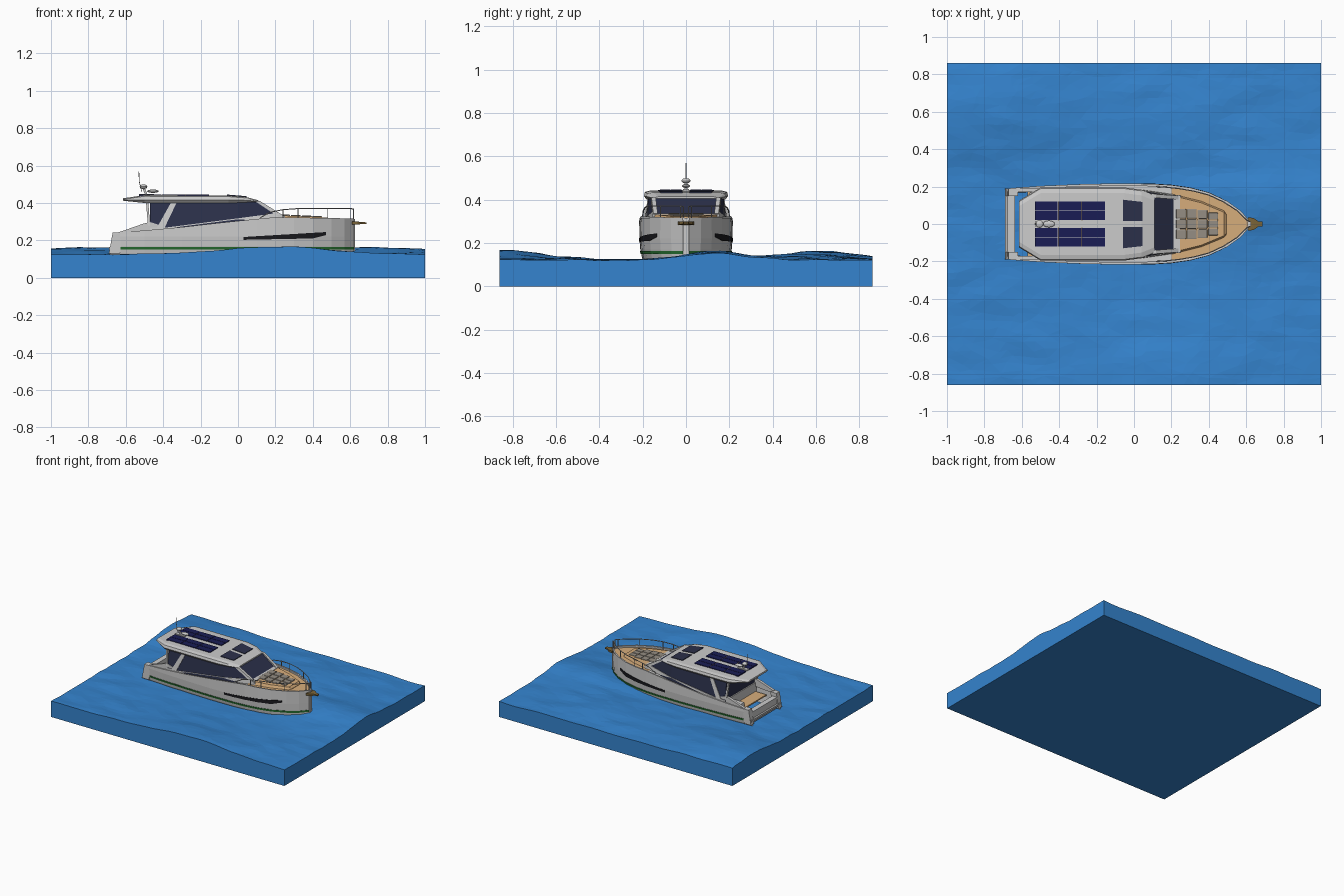
import bpy, bmesh, math, random
from mathutils import noise, Vector

if "Cube" in bpy.data.objects:
    bpy.data.objects.remove(bpy.data.objects["Cube"])
random.seed(4)

def mat(name, r, g, b):
    m = bpy.data.materials.new(name)
    m.diffuse_color = (r, g, b, 1)
    m.use_nodes = True
    m.node_tree.nodes["Principled BSDF"].inputs["Base Color"].default_value = m.diffuse_color
    return m

WATER = mat("water_blue", .035, .23, .62)
WHITE = mat("white", .75, .75, .74)
GLASS = mat("dark_glass", .025, .03, .07)
TEAK = mat("teak", .68, .42, .2)
GREEN = mat("green", .02, .16, .03)
BLACK = mat("black", .01, .01, .013)
PAD = mat("pad_grey", .3, .27, .23)
SOLAR = mat("solar_blue", .01, .012, .09)
BRASS = mat("bronze", .2, .13, .04)
STEEL = mat("steel", .45, .45, .45)

def finish(name, bm, m):
    bmesh.ops.recalc_face_normals(bm, faces=bm.faces)
    me = bpy.data.meshes.new(name)
    bm.to_mesh(me)
    bm.free()
    me.materials.append(m)
    ob = bpy.data.objects.new(name, me)
    bpy.context.collection.objects.link(ob)
    return ob

def loft(name, rings, m, closed=True, caps=True):
    bm = bmesh.new()
    vs = [[bm.verts.new(p) for p in r] for r in rings]
    n = len(rings[0])
    for a, b in zip(vs, vs[1:]):
        for i in range(n if closed else n - 1):
            j = (i + 1) % n
            bm.faces.new((a[i], a[j], b[j], b[i]))
    if caps:
        bm.faces.new(vs[0])
        bm.faces.new(vs[-1])
    return finish(name, bm, m)

def box(name, x0, x1, y0, y1, z0, z1, m, bevel=0):
    ob = loft(name, [[(x0, y0, z), (x1, y0, z), (x1, y1, z), (x0, y1, z)] for z in (z0, z1)], m)
    if bevel:
        b = ob.modifiers.new("bevel", "BEVEL")
        b.width = bevel
        b.segments = 2
    return ob

def plates(name, pts, yf, th, m):
    # side profile in x/z, following the side surface, on both sides
    for s, side in ((1, "left"), (-1, "right")):
        loft(f"{side}_{name}", [[(x, s * (yf(x, z) - d), z) for x, z in pts] for d in (0, th)], m)

def tube(name, pts, r, m):
    cu = bpy.data.curves.new(name, "CURVE")
    cu.dimensions = "3D"
    cu.bevel_depth = r
    cu.bevel_resolution = 1
    cu.use_fill_caps = True
    sp = cu.splines.new("POLY")
    sp.points.add(len(pts) - 1)
    for p, q in zip(sp.points, pts):
        p.co = (*q, 1)
    cu.materials.append(m)
    bpy.context.collection.objects.link(bpy.data.objects.new(name, cu))

def ball(name, loc, scale, m):
    bm = bmesh.new()
    bmesh.ops.create_uvsphere(bm, u_segments=14, v_segments=8, radius=1)
    for v in bm.verts:
        v.co = Vector(loc) + Vector(v.co[i] * scale[i] for i in range(3))
    finish(name, bm, m)

def lerp(tab, x):
    for (a, p), (b, q) in zip(tab, tab[1:]):
        if x <= b:
            return p + (q - p) * max(0, (x - a) / (b - a))
    return tab[-1][1]

# Water block with faceted swell
SWELL = [(.2, -.86, .45, .3, .045), (.75, .13, .5, .2, .04), (-.8, .62, .5, .25, .042), (.3, .55, .4, .25, .025)]
bm = bmesh.new()
bmesh.ops.create_grid(bm, x_segments=30, y_segments=46, size=1)
rim = [e for e in bm.edges if e.is_boundary]
for v in bm.verts:
    x, y = v.co.x, v.co.y * .86
    if not v.is_boundary:
        x += random.uniform(-.025, .025)
        y += random.uniform(-.012, .012)
    z = .121 + sum(h * math.exp(-((x - a) / c) ** 2 - ((y - b) / d) ** 2) for a, b, c, d, h in SWELL)
    v.co = (x, y, z + .008 * noise.noise((x * 5, y * 9, 1)))
ext = bmesh.ops.extrude_edge_only(bm, edges=rim)["geom"]
for v in ext:
    if isinstance(v, bmesh.types.BMVert):
        v.co.z = 0
bmesh.ops.holes_fill(bm, edges=[e for e in ext if isinstance(e, bmesh.types.BMEdge)], sides=0)
bmesh.ops.triangulate(bm, faces=[f for f in bm.faces if len(f.verts) == 4])
finish("water", bm, WATER)

# Hull shape: half beam by x, section by z, sheer height by x
BEAM = [(-.66, .187), (-.5, .199), (-.3, .208), (-.1, .213), (.1, .211), (.2, .205), (.3, .191),
        (.4, .165), (.5, .118), (.57, .068), (.62, .012)]
SECT = [(.1, .88), (.13, .95), (.17, .99), (.22, 1.01), (.34, 1)]
SHEER = [(-.66, .24), (-.4, .258), (-.2, .28), (0, .303), (.2, .322), (.62, .315)]
def hull_y(x, z):
    return lerp(BEAM, x) * lerp(SECT, z)
rings = []
for x, _ in BEAM:
    top = lerp(SHEER, x)
    half = [(x - (.4 * (top - z) - .02 if x < -.6 else 0), hull_y(x, z), z) for z in (top, .22, .17, .13, .1)]
    rings.append(half + [(a, -b, c) for a, b, c in reversed(half)])
hull = loft("hull", rings, WHITE, closed=False, caps=False)
so = hull.modifiers.new("thickness", "SOLIDIFY")
so.thickness = .01
box("stem_post", .608, .625, -.013, .013, .1, .315, WHITE)

# Strips lying on the hull sides
def hull_strip(name, xs, zt, zb, m):
    for s, side in ((1, "left"), (-1, "right")):
        loft(f"{side}_{name}", [[(x, s * (hull_y(x, z) + o), z) for z, o in
             ((zt(x), -.004), (zt(x), .003), (zb(x), .003), (zb(x), -.004))] for x in xs], m)
xs = [x for x, _ in BEAM]
hull_strip("waterline_stripe", xs, lambda x: .164, lambda x: .15, GREEN)
hull_strip("hull_window", [.03, .1, .2, .3, .4, .47], lambda x: .218 + .06 * (x - .03),
           lambda x: .203 + .02 * (x - .03) + (.016 if x > .45 else 0), BLACK)
hull_strip("rub_rail", xs, lambda x: lerp(SHEER, x) + .002, lambda x: lerp(SHEER, x) - .008, WHITE)

# Stern
box("transom", -.675, -.635, -.175, .175, .13, .215, WHITE)
box("swim_platform", -.69, -.655, -.185, .185, .15, .165, STEEL)
for s in (1, -1):
    loft("stern_corner", [[(a, s * .15, z), (b, s * .15, z), (b, s * .19, z), (a, s * .19, z)]
         for a, b, z in ((-.69, -.63, .13), (-.67, -.62, .243))], WHITE)
box("cockpit_floor", -.57, -.46, -.17, .17, .19, .2, TEAK)
box("cockpit_seat", -.56, -.47, .08, .17, .2, .235, WHITE, .006)

# Decks
def deck(name, xs, m):
    loft(name, [[(x, s * max(lerp(BEAM, x) - .006, .004), lerp(SHEER, x) - dz) for s, dz in
         ((-1, .012), (1, .012), (1, .02), (-1, .02))] for x in xs], m)
deck("side_deck", [-.47, -.3, -.1, .1, .2], WHITE)
deck("foredeck", [.2, .3, .4, .5, .57, .615], TEAK)
loft("raised_foredeck", [[(x, -w, .3), (x, w, .3), (x, w - .012, z), (x, -w + .012, z)]
     for x, w, z in ((.2, .165, .334), (.36, .125, .328), (.48, .075, .322), (.495, .06, .308))], TEAK)
for i in range(4):
    for j in range(3):
        x, w = .225 + i * .057, (.055, .055, .052, .042)[i]
        y, z = (j - 1) * w, .332 - .05 * (x - .225)
        box("sun_pad", x, x + .053, y - w / 2 + .002, y + w / 2 - .002, z - .01, z + .006, PAD, .004)

# Cabin: glass core with white sills and pillars
def side_y(x, z):
    return .19 - .12 * (z - .27) - .15 * max(0, x)
def out_y(x, z):
    return side_y(x, z) + .004
core = []
for z, front in ((.24, .355), (.405, .11)):
    half = [(x, side_y(x, z), z) for x in (-.47, 0, front)]
    core.append(half + [(a, -b, c) for a, b, c in reversed(half)])
loft("cabin_glass", core, GLASS)
plates("cabin_sill", [(-.47, .235), (0, .28), (.25, .3), (.25, .33), (.2, .345), (0, .318), (-.39, .268), (-.47, .268)],
       out_y, .014, WHITE)
plates("cockpit_coaming", [(-.63, .225), (-.4, .245), (-.4, .275), (-.47, .298), (-.51, .288), (-.63, .246)],
       lambda x, z: .19, .02, WHITE)
plates("aft_pillar", [(-.395, .262), (-.325, .408), (-.355, .408), (-.435, .265)], out_y, .016, WHITE)
plates("rear_post", [(-.47, .28), (-.48, .408), (-.492, .408), (-.482, .28)], out_y, .016, WHITE)
plates("front_pillar", [(.195, .34), (.09, .41), (.118, .41), (.25, .328)], out_y, .02, WHITE)
box("windshield_base", .205, .245, -.155, .155, .3, .336, WHITE)
box("rear_bulkhead_sill", -.478, -.46, -.18, .18, .19, .27, WHITE)

# Roof with chamfered edges
roof = []
for x, w, zb, zt in ((-.615, .125, .412, .425), (-.5, .195, .4, .442), (-.05, .195, .4, .44),
                     (.04, .183, .402, .433), (.11, .155, .404, .414)):
    half = [(x, w - .015, zb), (x, w, zb + .4 * (zt - zb)), (x, w - .006, zt - .006), (x, w - .03, zt)]
    roof.append(half + [(a, -b, c) for a, b, c in reversed(half)])
loft("roof", roof, WHITE)
for s in (1, -1):
    for i in range(3):
        for j in range(2):
            x, y = -.53 + i * .126, s * (.045 + j * .051)
            box("solar_cell", x, x + .122, y - .024, y + .024, .436, .446, SOLAR)
    for i in range(2):
        x = -.406 + i * .126
        box("solar_joint", x, x + .004, s * .07 - .05, s * .07 + .05, .436, .445, BRASS)
    loft("roof_hatch", [[(x, s * .015, z - .012), (x, s * w, z - .012), (x, s * w, z), (x, s * .015, z)]
         for x, w, z in ((-.06, .13, .445), (.045, .118, .4365))], GLASS)

# Mast, radar and aerial
box("mast_base", -.53, -.45, -.014, .014, .44, .449, WHITE)
tube("mast", [(-.49, 0, .445), (-.505, 0, .48)], .007, WHITE)
ball("radar_dome", (-.505, 0, .487), (.021, .021, .012), WHITE)
ball("radar_scanner", (-.455, 0, .463), (.032, .018, .009), WHITE)
tube("aerial", [(-.515, 0, .46), (-.528, 0, .515), (-.53, 0, .568)], .002, STEEL)

# Bow rails
for s, side in ((1, "left"), (-1, "right")):
    path = [(x, s * max(lerp(BEAM, x) - .01, .012), z) for x, z in
            ((.12, .322), (.17, .35), (.24, .364), (.32, .37), (.4, .37), (.48, .37), (.55, .37), (.6, .37), (.618, .368))]
    tube(f"{side}_bow_rail", path, .003, STEEL)
    for i in (2, 3, 5, 7, 8):
        x, y, z = path[i]
        tube(f"{side}_rail_post", [(x, y, .305), (x, y, z)], .0025, STEEL)

# Anchor
loft("anchor", [[(x, -w, z0), (x, w, z0), (x, w, z1), (x, -w, z1)] for x, w, z0, z1 in
     ((.61, .036, .284, .3), (.64, .032, .284, .3), (.665, .014, .288, .298), (.688, .012, .288, .296))], BRASS)
